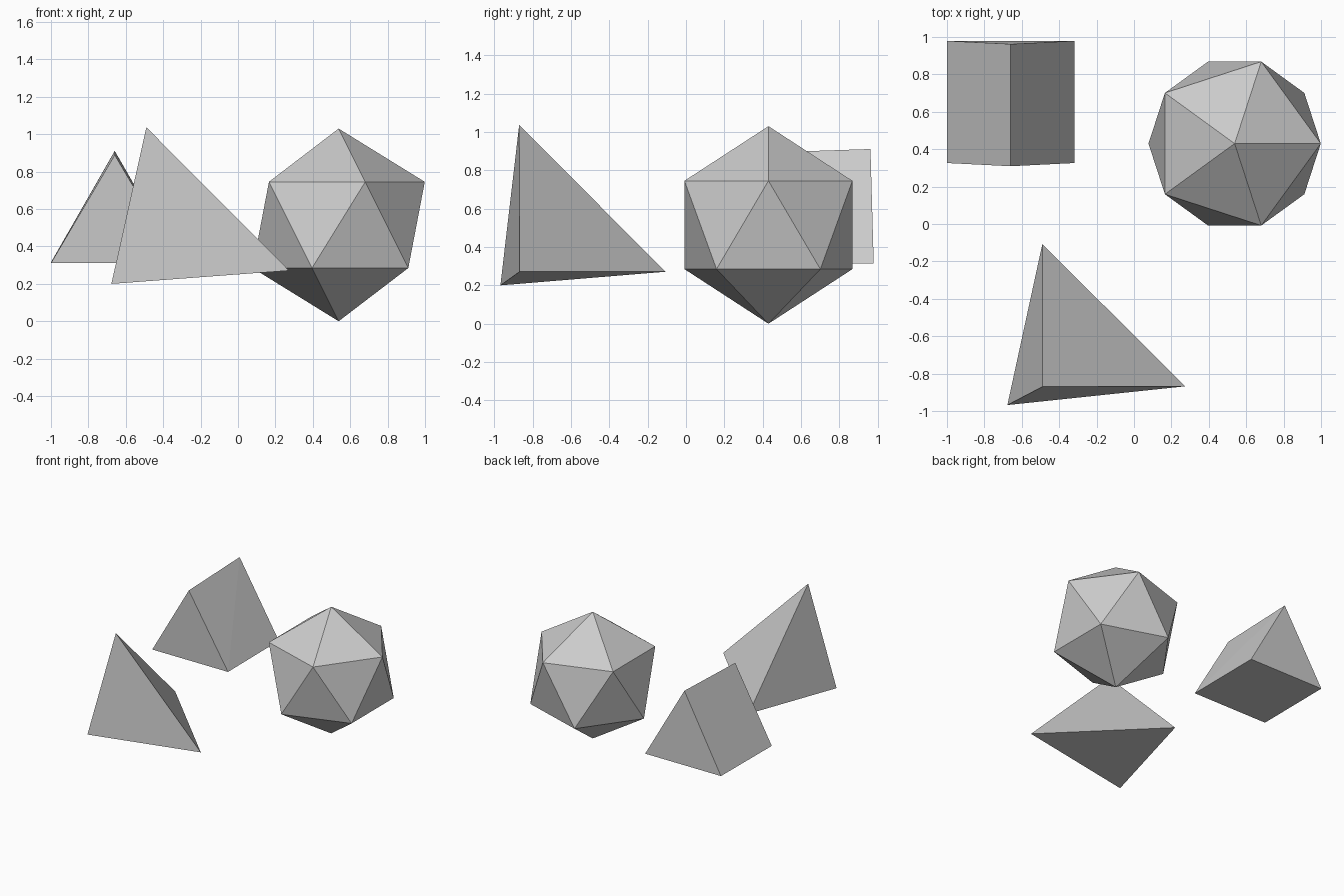
import bpy, bmesh

if "Cube" in bpy.data.objects:
    bpy.data.objects.remove(bpy.data.objects["Cube"])


def hull(name, points):
    """Closed flat-faced solid around a few corner points."""
    bm = bmesh.new()
    for p in points:
        bm.verts.new(p)
    bmesh.ops.convex_hull(bm, input=bm.verts[:])
    bmesh.ops.dissolve_limit(bm, angle_limit=0.005, verts=bm.verts[:], edges=bm.edges[:])
    bmesh.ops.recalc_face_normals(bm, faces=bm.faces[:])
    mesh = bpy.data.meshes.new(name)
    bm.to_mesh(mesh)
    bm.free()
    obj = bpy.data.objects.new(name, mesh)
    bpy.context.collection.objects.link(obj)
    return obj


# Twenty-sided solid standing on one corner
R = 0.515
bpy.ops.mesh.primitive_ico_sphere_add(subdivisions=1, radius=R, location=(0.538, 0.43, R))
bpy.context.object.name = "icosahedron"

# Skewed four-sided solid
hull("tetrahedron", [(-0.49, -0.87, 1.037), (-0.677, -0.968, 0.2),
                     (0.273, -0.868, 0.271), (-0.49, -0.107, 0.271)])

# Triangular prism, its ridge leaning slightly forward and rising to the back
front = [(-1.0, 0.326, 0.311), (-0.318, 0.326, 0.311), (-0.659, 0.309, 0.889)]
back = [(-1.0, 0.979, 0.315), (-0.318, 0.979, 0.315), (-0.659, 0.962, 0.911)]
hull("triangular_prism", front + back)
